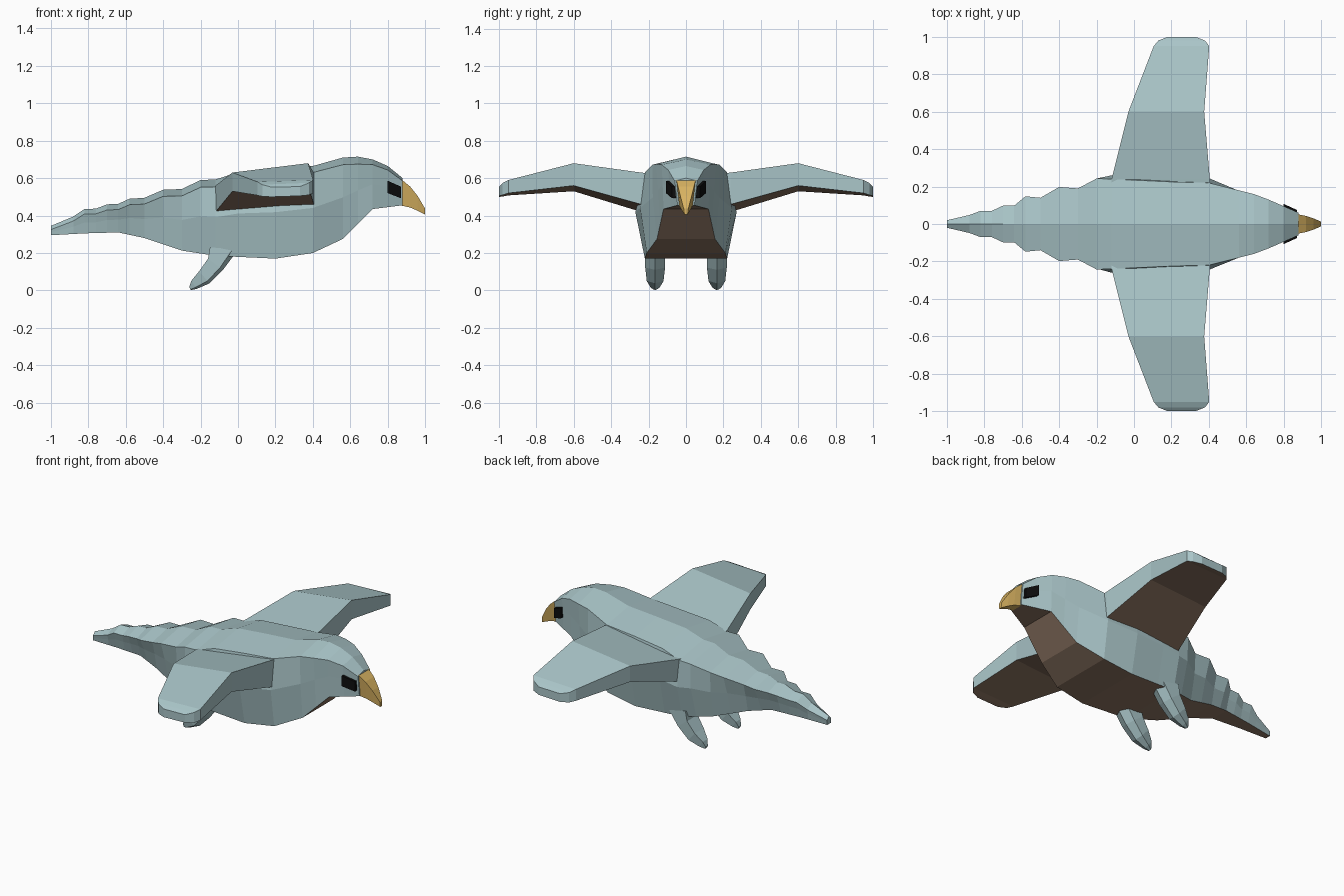
import bpy, bmesh

if "Cube" in bpy.data.objects:
    bpy.data.objects.remove(bpy.data.objects["Cube"])


def material(name, rgb):
    m = bpy.data.materials.new(name)
    m.diffuse_color = (*rgb, 1)
    m.use_nodes = True
    m.node_tree.nodes["Principled BSDF"].inputs["Base Color"].default_value = m.diffuse_color
    return m


BLUE = material("plumage", (0.40, 0.56, 0.58))
BROWN = material("underside", (0.27, 0.18, 0.125))
GOLD = material("beak_gold", (0.69, 0.45, 0.12))
BLACK = material("eye_black", (0.004, 0.004, 0.004))


def loft(name, rings, mats, second=()):
    """Skin closed rings of points; strips listed in second use the second material."""
    bm = bmesh.new()
    loops = [[bm.verts.new(p) for p in r] for r in rings]
    n = len(loops[0])
    for a, b in zip(loops, loops[1:]):
        for i in range(n):
            j = (i + 1) % n
            f = bm.faces.new((a[i], a[j], b[j], b[i]))
            f.material_index = 1 if i in second else 0
    bm.faces.new(loops[0])
    bm.faces.new(loops[-1])
    bmesh.ops.recalc_face_normals(bm, faces=bm.faces[:])
    me = bpy.data.meshes.new(name)
    bm.to_mesh(me)
    bm.free()
    for m in mats:
        me.materials.append(m)
    ob = bpy.data.objects.new(name, me)
    bpy.context.collection.objects.link(ob)
    return ob


def lerp(profile, x):
    for (x0, v0), (x1, v1) in zip(profile, profile[1:]):
        if x <= x1:
            return v0 + (v1 - v0) * (x - x0) / (x1 - x0)
    return profile[-1][1]


# Body: profiles along x for ridge height, shoulder width, belly height and width
ridge = [(-1, .345), (-.88, .395), (-.82, .435), (-.76, .437), (-.70, .46), (-.64, .463),
         (-.58, .49), (-.5, .495), (-.4, .538), (-.3, .542), (-.2, .59), (-.12, .593),
         (0, .632), (.2, .65), (.4, .665), (.56, .71), (.64, .715), (.72, .70), (.8, .665), (.88, .60)]
width = [(-1, .02), (-.88, .048), (-.82, .07), (-.76, .07), (-.70, .098), (-.64, .098),
         (-.58, .148), (-.5, .14), (-.4, .198), (-.3, .19), (-.2, .243), (-.12, .24),
         (.2, .225), (.4, .22), (.56, .18), (.64, .16), (.72, .13), (.8, .095), (.88, .06)]
drop = [(-1, .02), (-.7, .03), (-.12, .04), (.4, .035), (.64, .04), (.72, .028), (.88, .015)]
belly = [(-1, .295), (-.82, .305), (-.64, .31), (-.5, .28), (-.3, .213), (-.12, .185),
         (.2, .17), (.4, .20), (.56, .275), (.72, .435), (.88, .455)]
belly_w = [(-1, .018), (-.64, .06), (-.3, .15), (-.12, .21), (.2, .22), (.4, .21),
           (.56, .155), (.72, .12), (.88, .045)]
bulge = [(-1, 0), (-.4, 0), (-.12, .035), (.2, .048), (.4, .03), (.64, 0), (.88, 0)]

rings = []
for x, zr in ridge:
    w, zb, bw = lerp(width, x), lerp(belly, x), lerp(belly_w, x)
    zs = zr - lerp(drop, x)
    sw, sz = (w + bw) / 2 + lerp(bulge, x), zb + (zs - zb) * .56
    half = [(w, zs), (sw, sz), (bw, zb)]
    rings.append([(x, 0, zr)] + [(x, y, z) for y, z in half]
                 + [(x, -y, z) for y, z in reversed(half)])
loft("body", rings, [BLUE, BROWN], second=(3,))

# Beak: hooked taper
loft("beak", [[(x, w, zt), (x, -w, zt), (x, -w * .7, zb), (x, w * .7, zb)]
              for x, w, zt, zb in [(.875, .052, .592, .453), (.92, .043, .555, .443),
                                   (.96, .03, .505, .426), (1, .012, .437, .405)]], [GOLD])

# Wing stations: y, rear x, front x, top z rear/front, underside z rear/front
wing = [(.15, -.12, .405, .54, .62, .40, .44), (.24, -.12, .405, .56, .63, .42, .46),
        (.60, -.03, .375, .63, .68, .53, .56), (.95, .105, .402, .58, .59, .508, .52),
        (.98, .13, .38, .565, .575, .502, .51), (1, .18, .33, .552, .555, .50, .505)]
# Leg stations: centre x, centre z, half width, half depth in x, half depth in z
leg = [(-.07, .23, .055, .08, 0), (-.12, .14, .053, .04, .03),
       (-.18, .07, .045, .028, .032), (-.235, .03, .025, .014, .022), (-.257, .01, .01, .004, .008)]
eye = [(.80, .586, .52), (.87, .555, .493)]

for side, s in (("left", 1), ("right", -1)):
    loft(side + "_wing", [[(xr, s * y, tr), (xf, s * y, tf), (xf, s * y, bf), (xr, s * y, br)]
                          for y, xr, xf, tr, tf, br, bf in wing], [BLUE, BROWN], second=(2,))
    # Leg: swept-back taper with a ridge along the front
    loft(side + "_leg", [[(x - dx, s * (.165 - w), z + dz), (x - dx, s * (.165 + w), z + dz),
                          (x + dx * .6, s * (.165 + w), z - dz * .6), (x + dx, s * .165, z - dz),
                          (x + dx * .6, s * (.165 - w), z - dz * .6)]
                         for x, z, w, dx, dz in leg], [BLUE])
    # Eye: thin slanted plate on the side of the head
    loft(side + "_eye", [[(x, s * (.107 - (x - .8) * .45), zt), (x, s * (.107 - (x - .8) * .45), zb),
                          (x, s * .05, zb), (x, s * .05, zt)] for x, zt, zb in eye], [BLACK])
